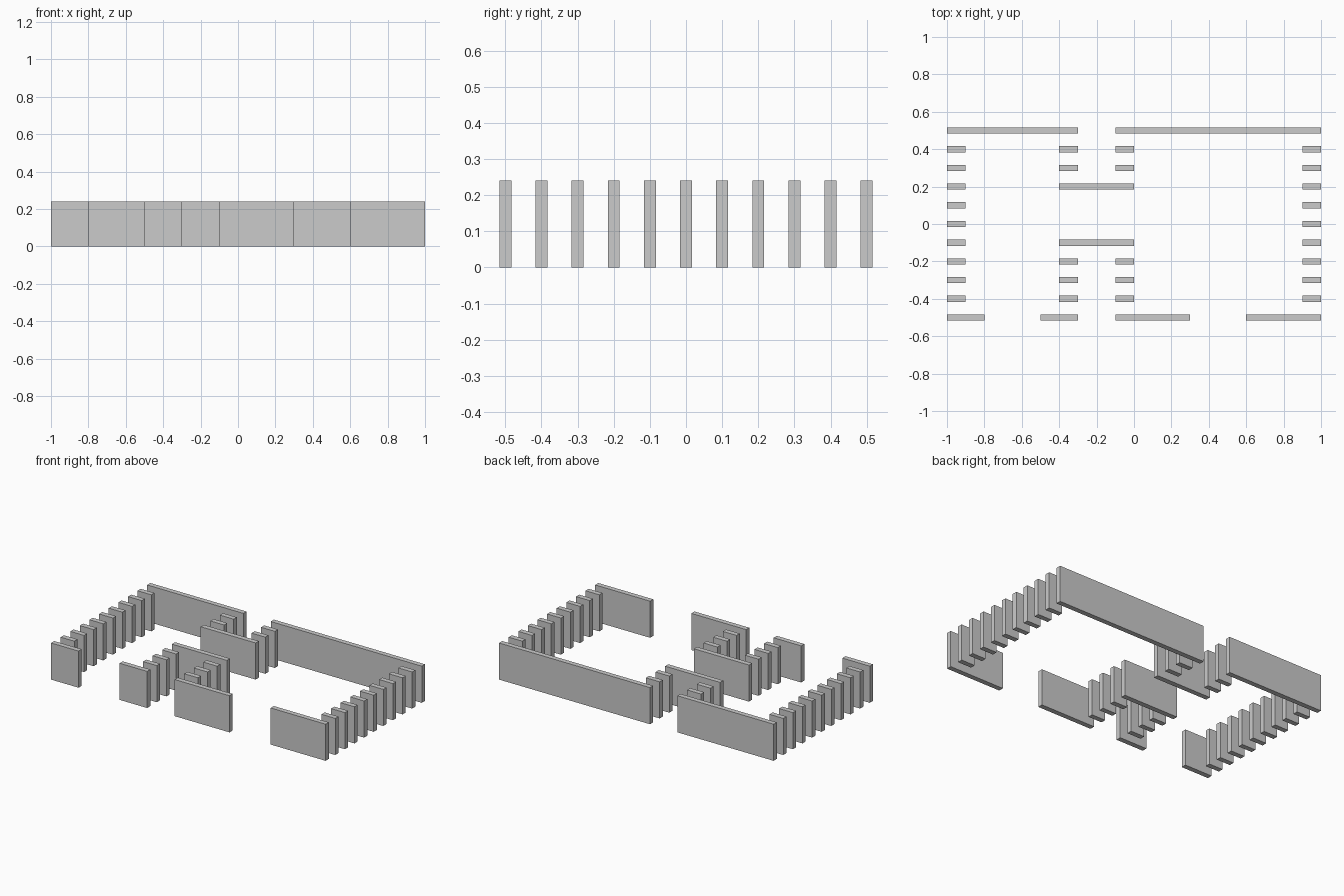
import bpy

if "Cube" in bpy.data.objects:
    bpy.data.objects.remove(bpy.data.objects["Cube"])

HEIGHT, THICK = 0.241, 0.033


def slab(name, x0, x1, y):
    """Upright wall panel spanning x0..x1, centred on y."""
    bpy.ops.mesh.primitive_cube_add(size=1, location=((x0 + x1) / 2, y, HEIGHT / 2))
    ob = bpy.context.object
    ob.name = name
    ob.scale = (x1 - x0, THICK, HEIGHT)
    bpy.ops.object.transform_apply(location=False, rotation=False, scale=True)


# Side walls: rows of short slats along both ends
for i in range(-4, 5):
    slab("left_wall_slat", -1.0, -0.9, i * 0.1)
    slab("right_wall_slat", 0.9, 1.0, i * 0.1)

# Back wall with one opening
for x0, x1 in [(-1.0, -0.3), (-0.1, 1.0)]:
    slab("back_wall", x0, x1, 0.5)

# Front wall with three openings
for x0, x1 in [(-1.0, -0.8), (-0.5, -0.3), (-0.1, 0.3), (0.6, 1.0)]:
    slab("front_wall", x0, x1, -0.5)

# Inner partitions, with slatted passages leading to the outer walls
for y in (0.2, -0.1):
    slab("inner_partition", -0.4, 0.0, y)
for y in (0.4, 0.3, -0.2, -0.3, -0.4):
    slab("passage_left_slat", -0.4, -0.3, y)
    slab("passage_right_slat", -0.1, 0.0, y)
